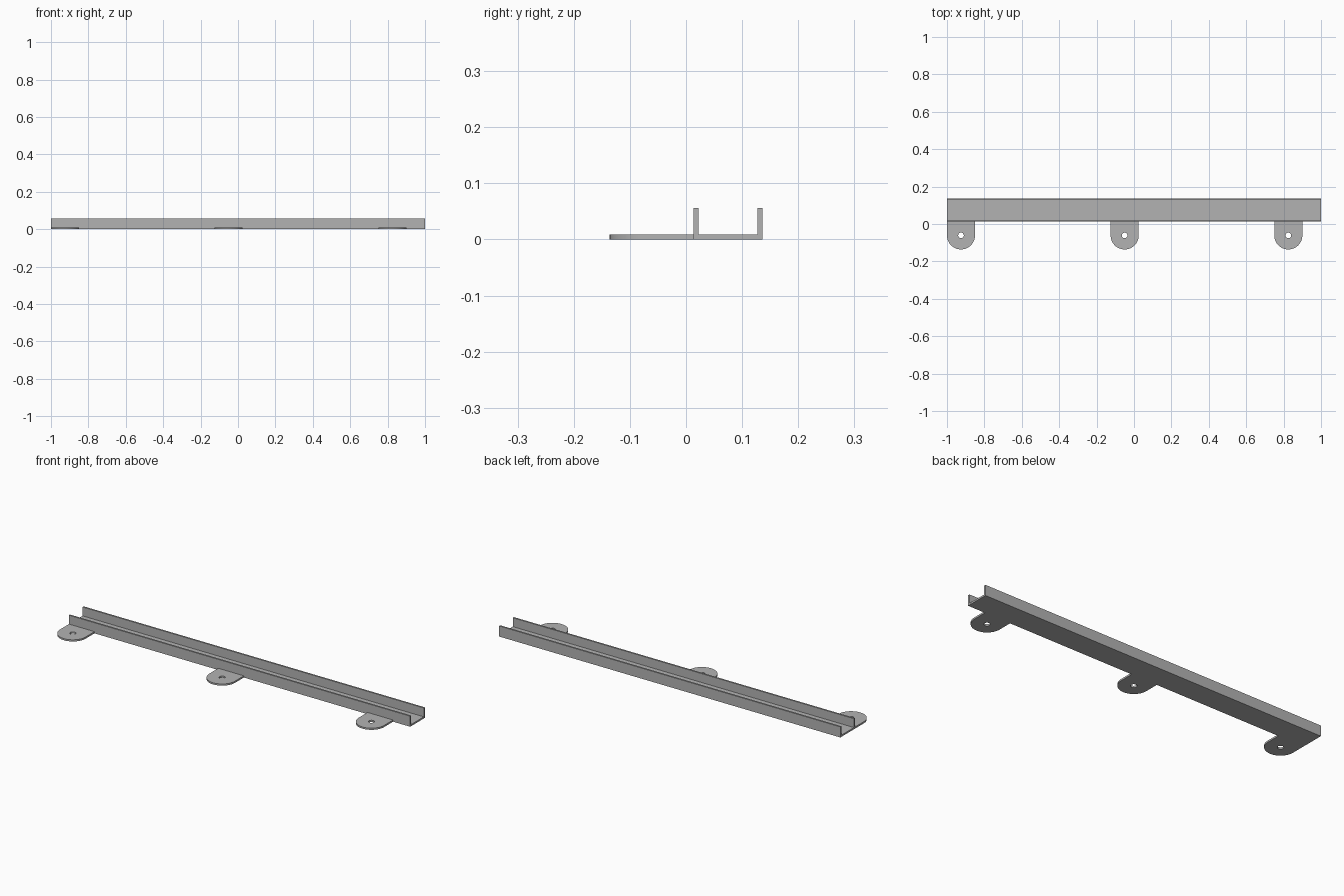
import bpy, bmesh, math

cube = bpy.data.objects.get("Cube")
if cube:
    bpy.data.objects.remove(cube, do_unlink=True)

# Single plain metal colour
metal = bpy.data.materials.new("grey metal")
metal.use_nodes = True
colour = (0.45, 0.45, 0.45, 1)
metal.diffuse_color = colour
metal.node_tree.nodes["Principled BSDF"].inputs["Base Color"].default_value = colour

THICK = 0.009
FRONT, BACK, HEIGHT = 0.013, 0.136, 0.056
TAB_RADIUS, HOLE_RADIUS = 0.075, 0.015
TAB_Y = TAB_RADIUS - BACK


def extrude_loops(name, loops, direction):
    """Fill flat loops (outer outline, then holes) and extrude them."""
    bm = bmesh.new()
    edges = []
    for loop in loops:
        verts = [bm.verts.new(p) for p in loop]
        edges += [bm.edges.new((a, b)) for a, b in zip(verts, verts[1:] + verts[:1])]
    bmesh.ops.triangle_fill(bm, edges=edges, use_beauty=True)
    bmesh.ops.dissolve_limit(bm, angle_limit=0.01, verts=[], edges=bm.edges[:])
    moved = bmesh.ops.extrude_face_region(bm, geom=bm.faces[:], use_keep_orig=True)
    new_verts = [g for g in moved["geom"] if isinstance(g, bmesh.types.BMVert)]
    bmesh.ops.translate(bm, verts=new_verts, vec=direction)
    bmesh.ops.recalc_face_normals(bm, faces=bm.faces[:])
    mesh = bpy.data.meshes.new(name)
    bm.to_mesh(mesh)
    bm.free()
    mesh.materials.append(metal)
    obj = bpy.data.objects.new(name, mesh)
    bpy.context.collection.objects.link(obj)
    bpy.ops.object.select_all(action="DESELECT")
    obj.select_set(True)
    bpy.context.view_layer.objects.active = obj
    bpy.ops.object.shade_smooth_by_angle(angle=math.radians(30))
    return obj


def arc(x, radius, start, end, steps):
    angles = [start + (end - start) * i / steps for i in range(steps + 1)]
    return [(x + radius * math.cos(a), TAB_Y + radius * math.sin(a), 0) for a in angles]


# U-shaped channel running the full length
profile = [(FRONT, 0), (BACK, 0), (BACK, HEIGHT), (BACK - THICK, HEIGHT),
           (BACK - THICK, THICK), (FRONT + THICK, THICK),
           (FRONT + THICK, HEIGHT), (FRONT, HEIGHT)]
extrude_loops("channel", [[(-1, y, z) for y, z in profile]], (2, 0, 0))

# Rounded mounting tabs with screw holes, flush with the right end
for side, x in (("right", -0.925), ("middle", -0.05), ("left", 0.825)):
    outline = arc(x, TAB_RADIUS, math.pi, 2 * math.pi, 32)
    outline += [(x + TAB_RADIUS, FRONT, 0), (x - TAB_RADIUS, FRONT, 0)]
    hole = arc(x, HOLE_RADIUS, 0, 2 * math.pi, 32)[:-1]
    extrude_loops(f"{side}_mounting_tab", [outline, hole], (0, 0, THICK))
